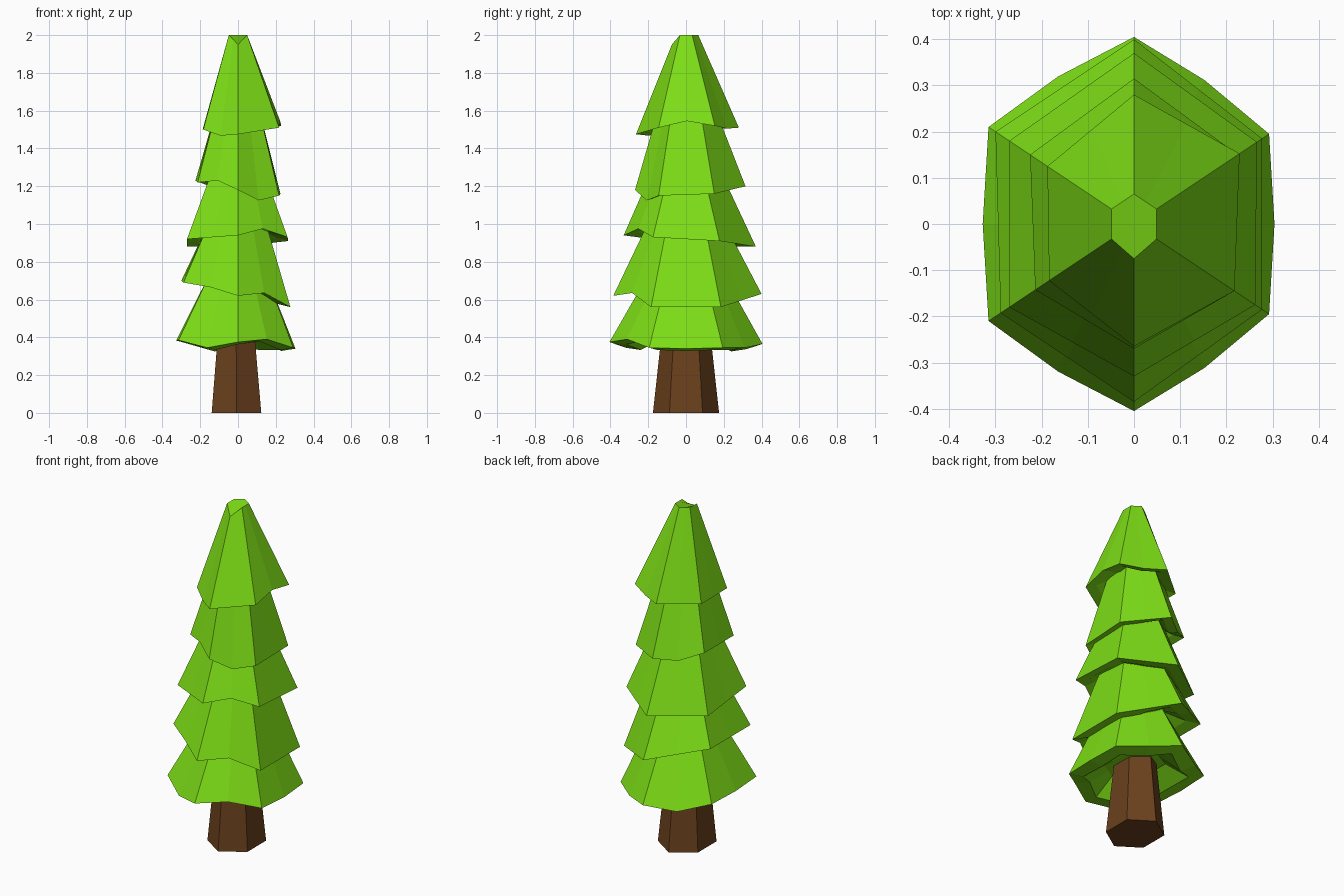
import bpy, bmesh

if "Cube" in bpy.data.objects:
    bpy.data.objects.remove(bpy.data.objects["Cube"])

def material(name, rgb):
    m = bpy.data.materials.new(name)
    m.diffuse_color = (*rgb, 1)
    m.use_nodes = True
    m.node_tree.nodes["Principled BSDF"].inputs["Base Color"].default_value = m.diffuse_color
    return m

GREEN = material("leaf green", (0.205, 0.73, 0.008))
BROWN = material("bark brown", (0.145, 0.052, 0.012))

# stretched hexagon: front, right front, right back, back, left back, left front
HEX = [(0, -1), (0.75, -0.5), (0.75, 0.5), (0, 1), (-0.75, 0.5), (-0.75, -0.5)]

def ring(rz, x0=0.0, bend=(0,) * 6, bulge=1.0):
    """Six corners plus edge midpoints; bend raises or lowers the midpoints."""
    pts = [(x * r + x0, y * r, z) for (x, y), (r, z) in zip(HEX, rz)]
    out = []
    for i, p in enumerate(pts):
        q = pts[(i + 1) % 6]
        out += [p, ((p[0] + q[0]) / 2 * bulge, (p[1] + q[1]) / 2 * bulge, (p[2] + q[2]) / 2 + bend[i])]
    return out

def loft(name, rings, mat):
    """Skin stacked rings (bottom/inside first) and cap both ends."""
    bm = bmesh.new()
    vs = [[bm.verts.new(p) for p in r] for r in rings]
    n = len(vs[0])
    for a, b in zip(vs, vs[1:]):
        for i in range(n):
            j = (i + 1) % n
            bm.faces.new((a[i], a[j], b[j], b[i]))
    bm.faces.new(vs[0][::-1])
    bm.faces.new(vs[-1])
    bmesh.ops.recalc_face_normals(bm, faces=bm.faces)
    me = bpy.data.meshes.new(name)
    bm.to_mesh(me)
    bm.free()
    me.materials.append(mat)
    bpy.context.collection.objects.link(bpy.data.objects.new(name, me))

# trunk
loft("trunk", [ring([(0.175, 0.0)] * 6, -0.008),
               ring([(0.12, 0.5)] * 6, -0.01)], BROWN)

# branch tiers: skirt corners (radius, height), top (radius, height), lip rise, midpoint bends
TIERS = [
    ([(.405, .375), (.39, .345), (.39, .345), (.405, .365), (.42, .38), (.42, .385)], (.19, .75), -.012,
     (.03, -.005, -.01, -.035, 0, -.035)),
    ([(.385, .62), (.37, .56), (.37, .56), (.40, .63), (.40, .70), (.385, .69)], (.18, 1.05), .015,
     (.045, 0, 0, 0, 0, .01)),
    ([(.33, .94), (.35, .93), (.355, .91), (.37, .88), (.36, .88), (.36, .92)], (.15, 1.35), .015,
     (.04, 0, 0, 0, 0, 0)),
    ([(.27, 1.18), (.29, 1.15), (.30, 1.16), (.315, 1.20), (.30, 1.23), (.285, 1.22)], (.12, 1.7), .015,
     (-.04, 0, 0, -.03, 0, .03)),
    ([(.265, 1.475), (.29, 1.51), (.305, 1.52), (.28, 1.51), (.25, 1.50), (.245, 1.50)], (.065, 2.0), .015,
     (0, .03, -.01, 0, 0, -.02)),
]
for n, (skirt, (tr, tz), rise, bend) in enumerate(TIERS, 1):
    top = [(tr, tz)] * 6
    if n == len(TIERS):                      # chipped front of the tip
        top[0] = (0.075, 1.95)
    inner = [(r * 0.45, z + 0.06) for r, z in skirt]
    lip = [(r * 0.78, z + rise) for r, z in skirt]
    bulge = 1.04 if n == 1 else 1.0          # lowest skirt is rounder
    loft(f"branch_tier_{n}", [ring(inner), ring(lip, 0, bend),
                              ring(skirt, 0, bend, bulge), ring(top)], GREEN)
